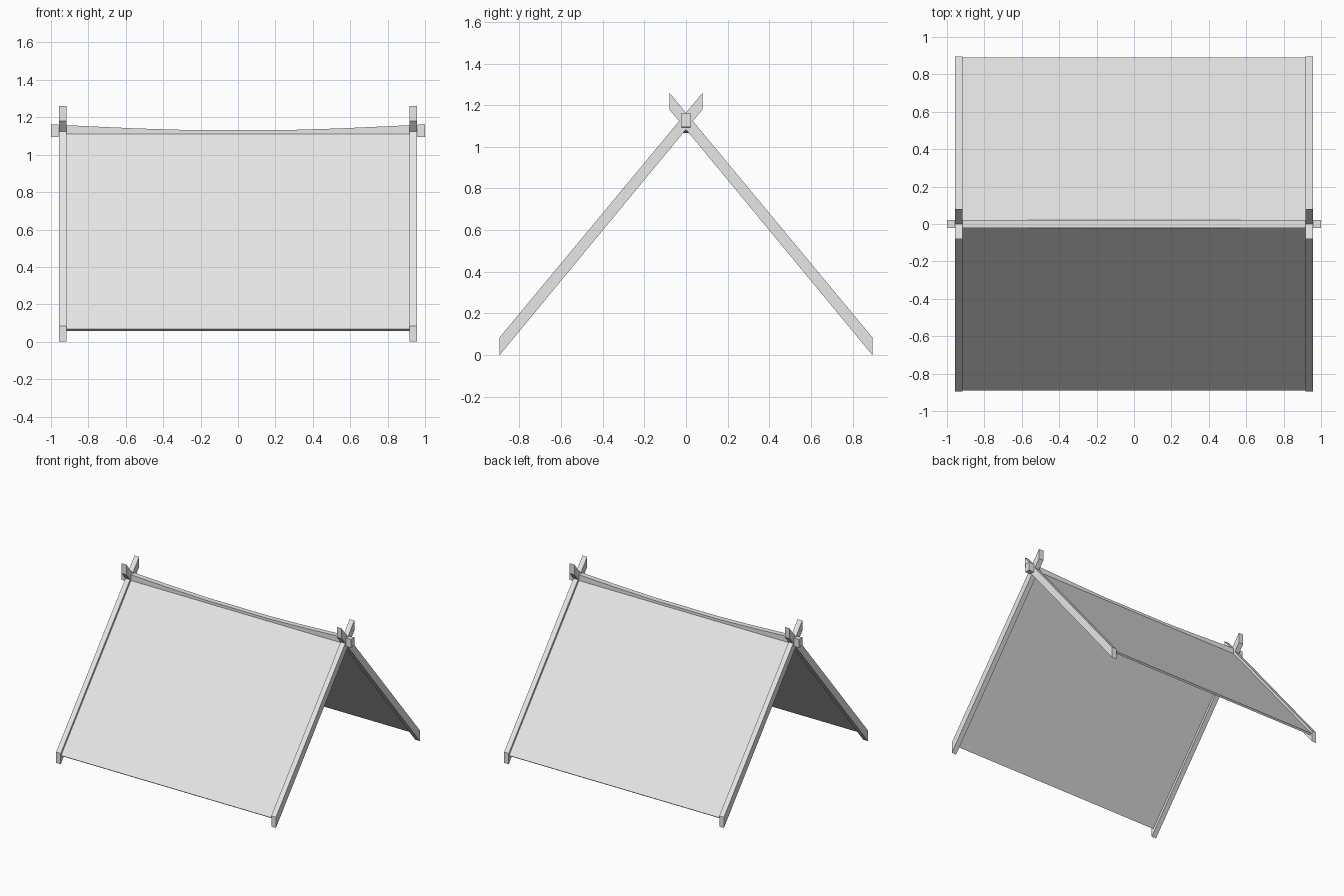
import bpy
import bmesh
from mathutils import Vector

cube = bpy.data.objects.get("Cube")
if cube:
    bpy.data.objects.remove(cube, do_unlink=True)

grey = bpy.data.materials.new("plain_grey")
grey.use_nodes = True
grey.diffuse_color = (0.8, 0.8, 0.8, 1)
grey.node_tree.nodes["Principled BSDF"].inputs["Base Color"].default_value = (0.8, 0.8, 0.8, 1)


def loft(name, rings):
    """Join a row of four-cornered sections into a closed solid."""
    bm = bmesh.new()
    rows = [[bm.verts.new(p) for p in ring] for ring in rings]
    for a, b in zip(rows, rows[1:]):
        for i in range(4):
            j = (i + 1) % 4
            bm.faces.new((a[i], a[j], b[j], b[i]))
    bm.faces.new(rows[0])
    bm.faces.new(rows[-1])
    bmesh.ops.recalc_face_normals(bm, faces=bm.faces)
    mesh = bpy.data.meshes.new(name)
    bm.to_mesh(mesh)
    bm.free()
    mesh.materials.append(grey)
    obj = bpy.data.objects.new(name, mesh)
    bpy.context.collection.objects.link(obj)
    return obj


def slab(name, profile, x0, x1):
    """Extrude a side profile of (y, z) points along x."""
    return loft(name, [[(x, y, z) for y, z in profile] for x in (x0, x1)])


# Crossed end poles, cut upright at both ends
for end, side in (("left", 1), ("right", -1)):
    for face, s in (("front", 1), ("back", -1)):
        profile = [(-0.895 * s, 0), (-0.895 * s, 0.085),
                   (0.08 * s, 1.26), (0.08 * s, 1.18)]
        slab(f"{face}_{end}_pole", profile, 0.917 * side, 0.957 * side)

# Flat sheets set midway into the depth of the poles
for face, s in (("front", 1), ("back", -1)):
    low, top = Vector((-0.89 * s, 0.067)), Vector((-0.02 * s, 1.113))
    along = (top - low).normalized()
    inward = Vector((along.y * s, -along.x * s)) * 0.015
    slab(f"{face}_sheet", [low, top, top + inward, low + inward], -0.918, 0.918)

# Ridge beam, sagging gently towards the middle
stations = [(1, 0), (0.8, 0.01), (0.53, 0.022), (0.27, 0.03)]
stations = [(-x, d) for x, d in stations] + stations[::-1]
loft("ridge_beam", [[(x, -0.021, 1.096 - d), (x, 0.021, 1.096 - d),
                     (x, 0.021, 1.162 - d), (x, -0.021, 1.162 - d)]
                    for x, d in stations])
